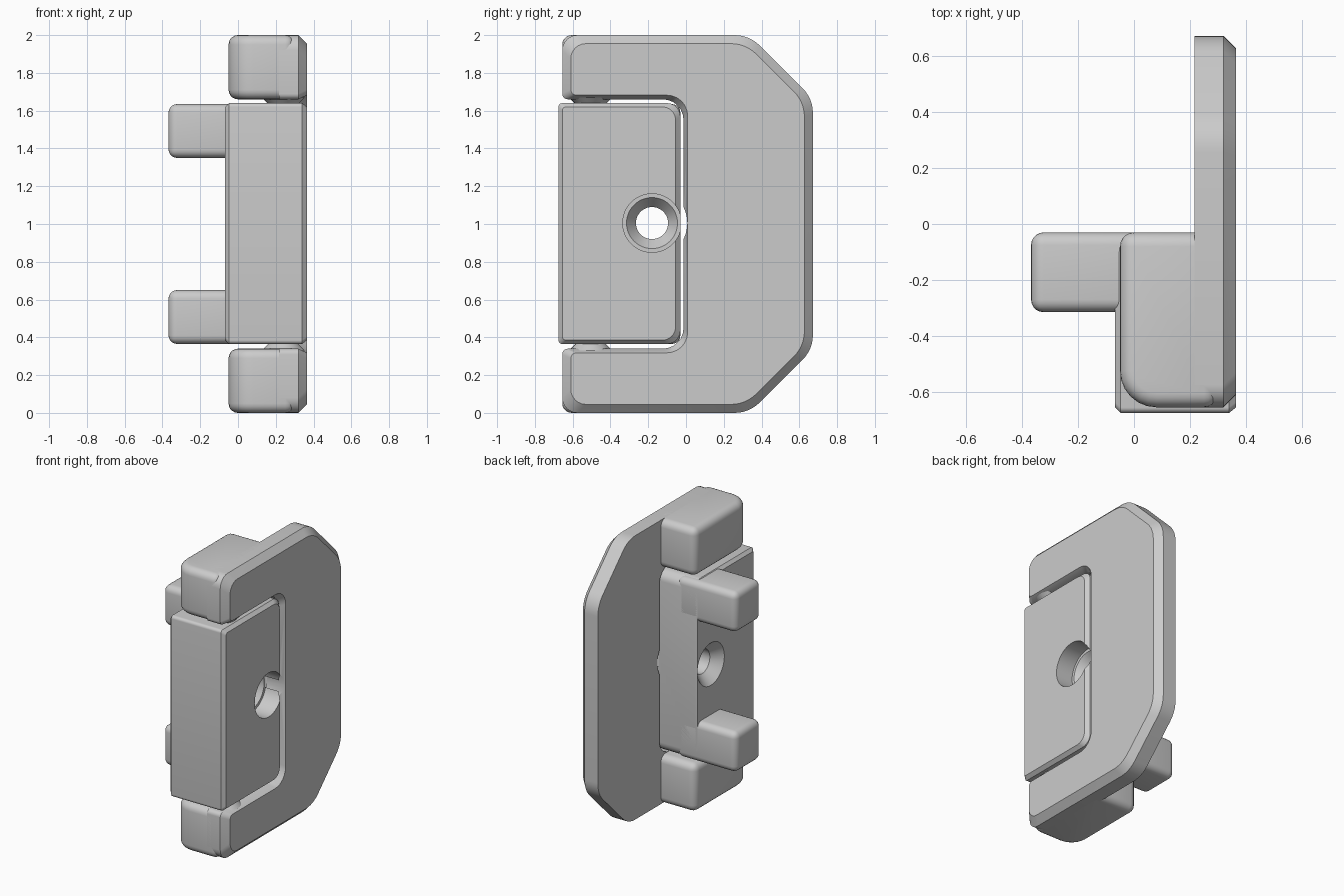
import bpy, bmesh, math
from mathutils import Vector

if "Cube" in bpy.data.objects:
    bpy.data.objects.remove(bpy.data.objects["Cube"])

grey = bpy.data.materials.new("plain grey")
grey.use_nodes = True
GREY = (0.6, 0.6, 0.6, 1)
grey.diffuse_color = GREY
grey.node_tree.nodes["Principled BSDF"].inputs["Base Color"].default_value = GREY


def finish(name, bm):
    bmesh.ops.recalc_face_normals(bm, faces=bm.faces)
    mesh = bpy.data.meshes.new(name)
    bm.to_mesh(mesh)
    bm.free()
    mesh.materials.append(grey)
    obj = bpy.data.objects.new(name, mesh)
    bpy.context.collection.objects.link(obj)
    return obj


def select(obj):
    bpy.ops.object.select_all(action='DESELECT')
    obj.select_set(True)
    bpy.context.view_layer.objects.active = obj


def smooth(obj):
    select(obj)
    bpy.ops.object.shade_smooth_by_angle(angle=math.radians(30))


def rounded(corners, steps=6):
    """Outline in (y, z) with an arc at each (y, z, radius) corner."""
    out = []
    for i, (y, z, r) in enumerate(corners):
        p = Vector((y, z, 0))
        a = (Vector((*corners[i - 1][:2], 0)) - p).normalized()
        b = (Vector((*corners[(i + 1) % len(corners)][:2], 0)) - p).normalized()
        half = a.angle(b) / 2
        c = p + (a + b).normalized() * r / math.sin(half)
        s = (p + a * r / math.tan(half) - c).normalized()
        e = (p + b * r / math.tan(half) - c).normalized()
        out += [(c + s.slerp(e, k / steps) * r).xy for k in range(steps + 1)]
    return out


def circle(r, y=-0.18, z=1.005, n=48):
    return [(y + r * math.cos(k * math.tau / n), z + r * math.sin(k * math.tau / n))
            for k in range(n)]


def loft(name, sections):
    """Skin (x, outline) sections along x and cap both ends."""
    bm = bmesh.new()
    rings = [[bm.verts.new((x, y, z)) for y, z in pts] for x, pts in sections]
    for r0, r1 in zip(rings, rings[1:]):
        for i in range(len(r0)):
            bm.faces.new((r0[i - 1], r0[i], r1[i], r1[i - 1]))
    bm.faces.new(rings[0])
    bm.faces.new(rings[-1])
    return finish(name, bm)


def block(name, lo, hi, bevel, big_corner=0):
    """Box with rounded edges and, if asked, a wider -x/-y upright corner."""
    bm = bmesh.new()
    bmesh.ops.create_cube(bm, size=1)
    for v in bm.verts:
        v.co = [lo[i] if v.co[i] < 0 else hi[i] for i in range(3)]
    if big_corner:
        edge = [e for e in bm.edges
                if all(v.co.x < lo[0] + 0.001 and v.co.y < lo[1] + 0.001 for v in e.verts)]
        bmesh.ops.bevel(bm, geom=edge, offset=big_corner, segments=6,
                        profile=0.5, affect='EDGES')
    sharp = [e for e in bm.edges if e.calc_face_angle() > 0.7]
    bmesh.ops.bevel(bm, geom=sharp, offset=bevel, segments=5, profile=0.5, affect='EDGES')
    obj = finish(name, bm)
    smooth(obj)
    return obj


def cut(obj, cutter):
    mod = obj.modifiers.new("cut", 'BOOLEAN')
    mod.operation, mod.solver, mod.object = 'DIFFERENCE', 'EXACT', cutter
    select(obj)
    bpy.ops.object.modifier_apply(modifier=mod.name)
    bpy.data.objects.remove(cutter)


# C-shaped plate: o insets the outer rim, i widens the opening
def plate_outline(o, i):
    k = o * math.tan(math.pi / 8)
    low = [(-0.655 + o, 0.34 - i, 0.03), (-0.655 + o, o, 0.08),
           (0.335 - k, o, 0.19), (0.672 - o, 0.335 + k, 0.19)]
    high = [(y, 2 - z, r) for y, z, r in reversed(low)]
    inner = [(-0.013 + i, 1.66 + i, 0.11), (-0.013 + i, 0.34 - i, 0.11)]
    return rounded(low + high + inner)


plate = loft("frame_plate", [(0.217, plate_outline(0, 0)), (0.32, plate_outline(0, 0)),
                             (0.365, plate_outline(0.045, 0.022))])
cut(plate, loft("plate_cutter", [(0.1, circle(0.187)), (0.5, circle(0.187))]))
smooth(plate)


# Inner body with chamfered rims
def body_outline(c, back):
    return rounded([(-0.675 + c, 0.365 + c, 0.02), (-0.03 - back, 0.365 + c, 0.07),
                    (-0.03 - back, 1.64 - c, 0.07), (-0.675 + c, 1.64 - c, 0.02)])


body = loft("inner_body", [(-0.068, body_outline(0.02, 0)), (-0.048, body_outline(0, 0)),
                           (0.34, body_outline(0, 0)), (0.365, body_outline(0.02, 0.025))])
# Through hole, countersunk at both ends
cut(body, loft("hole_cutter", [(-0.1, circle(0.18)), (0.0, circle(0.085)),
                               (0.17, circle(0.085)), (0.235, circle(0.135)),
                               (0.235, circle(0.155)), (0.5, circle(0.155))]))
smooth(body)

# Upper and lower arms, hinge pins and lugs
for side, top in (("upper", True), ("lower", False)):
    def span(a, b):
        return (2 - b, 2 - a) if top else (a, b)

    z0, z1 = span(0, 0.34)
    block(side + "_arm", (-0.05, -0.655, z0), (0.3, -0.03, z1), 0.05, 0.13)
    z0, z1 = span(0.365, 0.65)
    block(side + "_lug", (-0.368, -0.315, z0), (0.1, -0.03, z1), 0.045)

    bm = bmesh.new()
    z0, z1 = span(0.33, 0.375)
    wide, narrow = 0.115, 0.07
    bmesh.ops.create_cone(bm, cap_ends=True, segments=32, depth=z1 - z0,
                          radius1=narrow if top else wide,
                          radius2=wide if top else narrow)
    bmesh.ops.translate(bm, verts=bm.verts, vec=(0.24, -0.505, (z0 + z1) / 2))
    smooth(finish(side + "_hinge_pin", bm))
